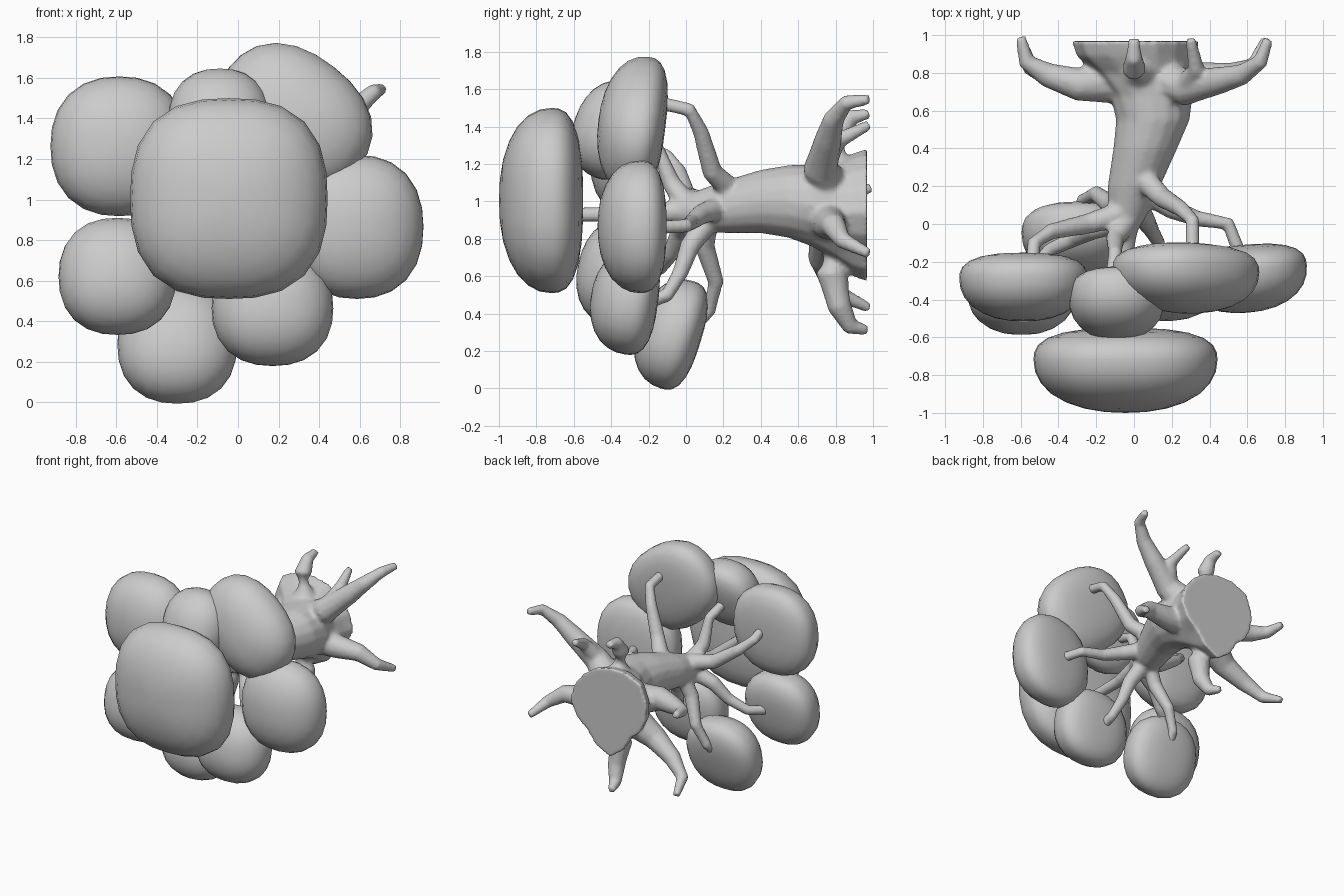
import bpy, bmesh, math
from mathutils import Vector, Matrix


def finish(bm, name):
    bmesh.ops.recalc_face_normals(bm, faces=bm.faces[:])
    me = bpy.data.meshes.new(name)
    bm.to_mesh(me)
    bm.free()
    me.shade_smooth()
    ob = bpy.data.objects.new(name, me)
    bpy.context.collection.objects.link(ob)
    return ob


# Foliage cushion: squarish dome at the front, flatter at the back
def cushion(name, centre, half, tilt=0, roll=0, yaw=0, p=2.3):
    bm = bmesh.new()
    bmesh.ops.create_uvsphere(bm, u_segments=24, v_segments=14, radius=1)
    for v in bm.verts:
        x, z, y = v.co          # pole axis runs front to back
        q = 2.2 if y < 0 else 2.7
        plane = (abs(x) ** p + abs(z) ** p) ** (1 / p)
        s = (plane ** q + abs(y) ** q) ** (-1 / q)
        x, y, z = x * s, y * s, z * s
        # widest ring sits behind the middle
        y = y * 1.25 + 0.25 if y < 0 else y * 0.75 + 0.25
        v.co = (x * half[0], y * half[1], z * half[2])
    rot = (Matrix.Rotation(math.radians(yaw), 4, 'Z')
           @ Matrix.Rotation(math.radians(tilt), 4, 'X')
           @ Matrix.Rotation(math.radians(roll), 4, 'Y'))
    bm.transform(Matrix.Translation(centre) @ rot)
    return finish(bm, name)


cushion("foliage_centre", (-0.045, -0.775, 1.005), (0.487, 0.225, 0.495), p=2.6)
cushion("foliage_upper_left", (-0.585, -0.335, 1.265), (0.34, 0.18, 0.345), -3)
cushion("foliage_top", (-0.09, -0.43, 1.395), (0.255, 0.17, 0.27), -20)
cushion("foliage_upper_right", (0.275, -0.29, 1.41), (0.405, 0.18, 0.32), -7, 38)
cushion("foliage_right", (0.59, -0.29, 0.865), (0.33, 0.18, 0.355), 0, 0, 5)
cushion("foliage_lower_right", (0.17, -0.33, 0.47), (0.3, 0.18, 0.285), -8)
cushion("foliage_bottom", (-0.3, -0.09, 0.3), (0.295, 0.175, 0.3), -17)
cushion("foliage_lower_left", (-0.595, -0.4, 0.63), (0.29, 0.18, 0.29), -12)


def bridge(bm, rings):
    n = len(rings[0])
    for a, b in zip(rings, rings[1:]):
        for k in range(n):
            bm.faces.new((a[k], a[(k + 1) % n], b[(k + 1) % n], b[k]))
    bm.faces.new(rings[0][::-1])
    bm.faces.new(rings[-1])


def tube(bm, path, n=12):
    """Loft round rings along (x, y, z, radius) points."""
    pts = [Vector(p[:3]) for p in path]
    rings = []
    for i, p in enumerate(pts):
        d = (pts[min(i + 1, len(pts) - 1)] - pts[max(i - 1, 0)]).normalized()
        q = d.to_track_quat('Z', 'Y')
        r = path[i][3]
        rings.append([bm.verts.new(p + q @ Vector((
            r * math.cos(2 * math.pi * k / n), r * math.sin(2 * math.pi * k / n), 0)))
            for k in range(n)])
    bridge(bm, rings)


bm = bmesh.new()
# Trunk, flaring to an uneven flat cut base at the back
base = [0.33, 0.31, 0.32, 0.37, 0.30, 0.24, 0.35, 0.27]
trunk_path = [(-0.05, -0.04, 0.95, 0.07, 0), (-0.035, 0.05, 0.95, 0.105, 0), (0.0, 0.2, 0.97, 0.14, 0),
              (0.06, 0.4, 1.0, 0.17, 0), (0.1, 0.55, 1.0, 0.195, 0), (0.09, 0.68, 0.98, 0.22, 0.25),
              (0.04, 0.8, 0.95, 0.26, 0.6), (0.0, 0.89, 0.94, 0.315, 0.9), (0.0, 0.968, 0.94, 0.34, 1)]
rings = []
for x, y, z, r, w in trunk_path:
    ring = []
    for k in range(16):
        a = 2 * math.pi * k / 16
        b = (base[k // 2] + base[((k + 1) // 2) % 8]) / 2 / 0.32
        rr = r * (1 - w + w * b)
        ring.append(bm.verts.new((x + rr * math.cos(a), y, z + rr * math.sin(a))))
    rings.append(ring)
bridge(bm, rings)

# Branches: one to each cushion
branches = [
    [(-0.04, 0.0, 0.95), (-0.06, -0.25, 0.93), (-0.06, -0.6, 0.93)],
    [(-0.08, 0.05, 1.0), (-0.25, 0.0, 1.03), (-0.44, -0.04, 1.16), (-0.53, -0.1, 1.24), (-0.54, -0.22, 1.3)],
    [(-0.05, 0.0, 0.99), (-0.1, -0.08, 1.1), (-0.1, -0.15, 1.28), (-0.12, -0.35, 1.36)],
    [(0.05, 0.24, 1.06), (0.15, 0.14, 1.16), (0.25, 0.08, 1.37), (0.31, 0.02, 1.49), (0.31, -0.2, 1.54)],
    [(0.05, 0.18, 0.97), (0.2, 0.08, 0.93), (0.33, 0.03, 0.89), (0.5, 0.0, 0.87), (0.56, -0.16, 0.86)],
    [(0.0, 0.12, 0.9), (0.06, 0.02, 0.76), (0.09, -0.03, 0.62), (0.13, -0.1, 0.5), (0.14, -0.25, 0.44)],
    [(-0.04, 0.12, 0.92), (-0.12, 0.1, 0.76), (-0.2, 0.16, 0.57), (-0.27, 0.125, 0.42), (-0.29, 0.02, 0.31)],
    [(-0.06, 0.02, 0.92), (-0.22, -0.03, 0.84), (-0.32, -0.08, 0.72), (-0.45, -0.14, 0.64), (-0.57, -0.3, 0.62)],
]
for b in branches:
    m = len(b) - 1
    tube(bm, [(*p, 0.066 - 0.028 * min(1, 1.6 * i / m)) for i, p in enumerate(b)])

# Roots: thick at the base, tapering and curling back
roots = [
    [(0.12, 0.78, 1.05), (0.28, 0.72, 1.18), (0.45, 0.76, 1.33), (0.57, 0.79, 1.44), (0.67, 0.86, 1.53), (0.71, 0.98, 1.545)],
    [(0.28, 0.73, 1.2), (0.33, 0.82, 1.33), (0.3, 0.98, 1.41)],
    [(0.03, 0.85, 1.05), (0.02, 0.8, 1.2), (0.0, 0.82, 1.36), (0.0, 0.88, 1.45), (0.0, 0.98, 1.47)],
    [(0.12, 0.76, 0.92), (0.34, 0.77, 0.88), (0.52, 0.79, 0.87), (0.64, 0.84, 0.79), (0.7, 0.98, 0.72)],
    [(0.02, 0.8, 0.8), (0.03, 0.78, 0.62), (0.04, 0.82, 0.44), (0.01, 0.88, 0.33), (-0.02, 0.97, 0.31)],
    [(-0.08, 0.78, 0.82), (-0.25, 0.74, 0.7), (-0.42, 0.77, 0.6), (-0.55, 0.83, 0.5), (-0.6, 0.98, 0.43)],
    [(-0.08, 0.76, 0.98), (-0.3, 0.74, 1.03), (-0.46, 0.79, 1.03), (-0.57, 0.86, 1.05), (-0.6, 0.99, 1.07)],
]
for b in roots:
    m = len(b) - 1
    start = 0.075 if len(b) == 3 else 0.125
    tube(bm, [(*p, start + (0.028 - start) * (i / m) ** 0.7) for i, p in enumerate(b)])

trunk = finish(bm, "trunk_branches_and_roots")
# Fuse the limbs into one smooth flowing surface
rm = trunk.modifiers.new("fuse", 'REMESH')
rm.mode = 'VOXEL'
rm.voxel_size = 0.014
rm.use_smooth_shade = True
sm = trunk.modifiers.new("soften", 'SMOOTH')
sm.factor = 0.5
sm.iterations = 6
